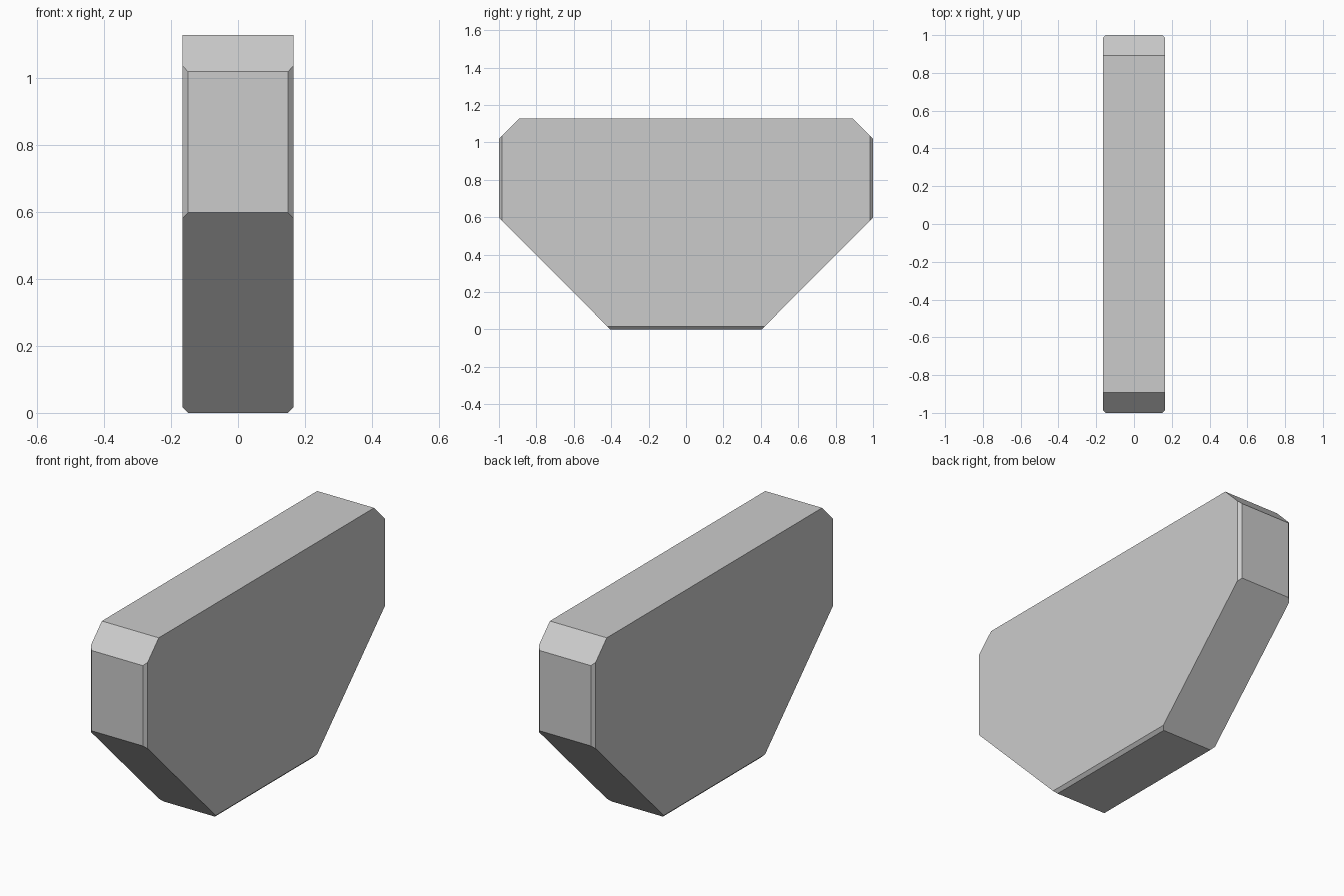
import bpy, bmesh
from mathutils import Vector

if "Cube" in bpy.data.objects:
    bpy.data.objects.remove(bpy.data.objects["Cube"])

HALF_W = 0.165   # half thickness along x
CH = 0.016       # chamfer on the end and base corners

# Half of the side outline (y, z), mirrored to the other side
half = [(0.404, 0.0), (1.0, 0.598), (1.0, 1.019), (0.892, 1.128)]
outline = half + [(-y, z) for y, z in reversed(half)]

# Slab: side outline extruded through the thickness
bm = bmesh.new()
face = bm.faces.new([bm.verts.new((-HALF_W, y, z)) for y, z in outline])
ext = bmesh.ops.extrude_face_region(bm, geom=[face])
bmesh.ops.translate(bm, vec=(2 * HALF_W, 0, 0),
                    verts=[g for g in ext["geom"] if isinstance(g, bmesh.types.BMVert)])
bmesh.ops.recalc_face_normals(bm, faces=bm.faces)


def chamfer(point, normal):
    """Slice a corner off flat and close the cut."""
    cut = bmesh.ops.bisect_plane(bm, geom=bm.verts[:] + bm.edges[:] + bm.faces[:],
                                 plane_co=point, plane_no=normal, clear_outer=True)
    edges = [g for g in cut["geom_cut"] if isinstance(g, bmesh.types.BMEdge)]
    bmesh.ops.edgeloop_fill(bm, edges=edges)


# Narrow chamfers on both ends and along the base
for sx in (-1, 1):
    for sy in (-1, 1):
        chamfer(Vector((sx * HALF_W, sy * (1 - CH), 0.8)), Vector((sx, sy, 0)))
    chamfer(Vector((sx * HALF_W, 0, CH)), Vector((sx, 0, -1)))

bmesh.ops.recalc_face_normals(bm, faces=bm.faces)
mesh = bpy.data.meshes.new("chamfered_slab")
bm.to_mesh(mesh)
bm.free()
bpy.context.collection.objects.link(bpy.data.objects.new("chamfered_slab", mesh))
